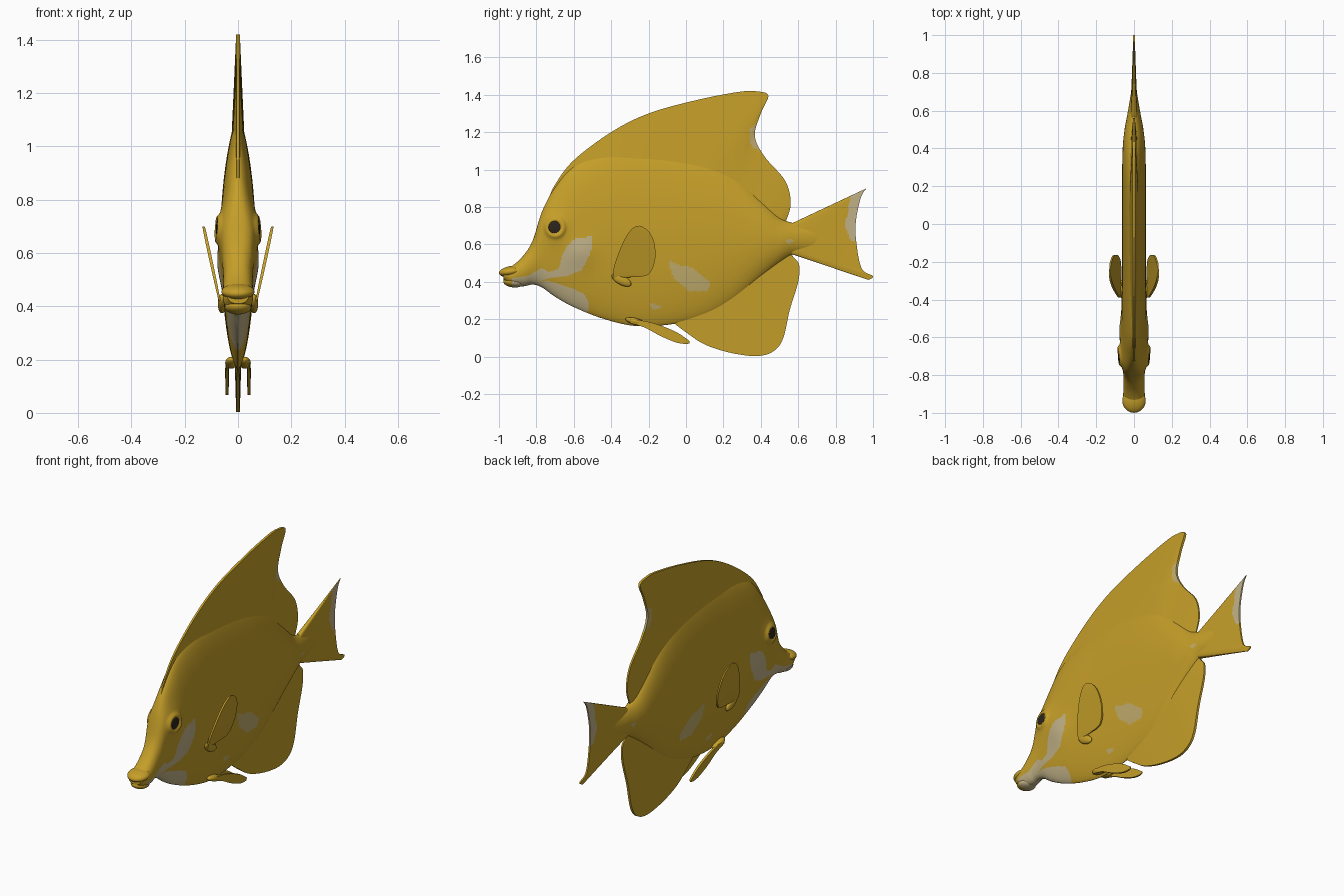
import bpy, bmesh, math
from mathutils import Vector, Matrix

if "Cube" in bpy.data.objects:
    bpy.data.objects.remove(bpy.data.objects["Cube"])


def make_material(name, colour):
    mat = bpy.data.materials.new(name)
    mat.use_nodes = True
    mat.diffuse_color = (*colour, 1)
    mat.node_tree.nodes["Principled BSDF"].inputs["Base Color"].default_value = (*colour, 1)
    return mat


YELLOW = make_material("golden yellow", (0.56, 0.345, 0.022))
PALE = make_material("pale cream", (0.53, 0.44, 0.24))
STRAW = make_material("straw", (0.53, 0.41, 0.15))
DARK = make_material("dark pupil", (0.025, 0.018, 0.012))
SKIN = [YELLOW, PALE, STRAW]

# Patches as side outlines (y, z)
PALE_PATCHES = {
    "jaw": [(-.93, .36), (-.93, .42), (-.85, .43), (-.77, .475), (-.73, .45), (-.73, .42),
            (-.79, .4), (-.8, .35)],
    "cheek": [(-.74, .45), (-.68, .47), (-.66, .55), (-.61, .625), (-.5, .645), (-.51, .55),
              (-.56, .46), (-.64, .43), (-.74, .42)],
    "throat": [(-.81, .4), (-.74, .405), (-.65, .38), (-.55, .34), (-.52, .29), (-.53, .2),
               (-.68, .25), (-.81, .35)],
    "tail": [(.89, .92), (1, .92), (.93, .62), (.88, .62), (.85, .7), (.87, .8)],
}
STRAW_PATCHES = {
    "flank": [(-.09, .515), (-.04, .49), (.04, .475), (.13, .4), (.12, .35), (.02, .35),
              (-.03, .385), (-.08, .44)],
    "spot": [(-.19, .28), (-.14, .28), (-.13, .26), (-.18, .25)],
    "stalk": [(.53, .62), (.55, .63), (.58, .62), (.55, .6)],
    "dorsal": [(.34, 1.15), (.34, 1.22), (.39, 1.25), (.4, 1.1), (.36, 1.12)],
}


def inside(point, outline):
    y, z = point.y, point.z
    hit = False
    for (y1, z1), (y2, z2) in zip(outline, outline[1:] + outline[:1]):
        if (z1 > z) != (z2 > z) and y < (y2 - y1) * (z - z1) / (z2 - z1) + y1:
            hit = not hit
    return hit


def skin_index(centre):
    for index, patches in ((1, PALE_PATCHES), (2, STRAW_PATCHES)):
        if any(inside(centre, outline) for outline in patches.values()):
            return index
    return 0


def smooth_rows(rows, count):
    """Resample rows of numbers along a Catmull-Rom spline."""
    rows = [Vector(r) for r in rows]
    last = len(rows) - 1
    result = []
    for k in range(count + 1):
        s = k * last / count
        i = min(int(s), last - 1)
        t = s - i
        a, b, c, d = (rows[min(max(i + j, 0), last)] for j in (-1, 0, 1, 2))
        result.append(b + (c - a) * (t / 2) + (a * 2 - b * 5 + c * 4 - d) * (t * t / 2)
                      + (b * 3 - a - c * 3 + d) * (t ** 3 / 2))
    return result


def finish(name, bm, materials):
    bmesh.ops.recalc_face_normals(bm, faces=bm.faces)
    for face in bm.faces:
        face.smooth = True
        if materials is SKIN:
            face.material_index = skin_index(face.calc_center_median())
    mesh = bpy.data.meshes.new(name)
    bm.to_mesh(mesh)
    bm.free()
    for mat in materials:
        mesh.materials.append(mat)
    obj = bpy.data.objects.new(name, mesh)
    bpy.context.collection.objects.link(obj)
    bpy.ops.object.select_all(action="DESELECT")
    obj.select_set(True)
    bpy.context.view_layer.objects.active = obj
    bpy.ops.object.shade_smooth_by_angle(angle=math.radians(50))


def loft(name, rings):
    """Skin closed rings of points and cap both ends."""
    bm = bmesh.new()
    loops = [[bm.verts.new(p) for p in ring] for ring in rings]
    n = len(loops[0])
    for a, b in zip(loops, loops[1:]):
        for i in range(n):
            j = (i + 1) % n
            bm.faces.new((a[i], a[j], b[j], b[i]))
    bm.faces.new(loops[0])
    bm.faces.new(loops[-1])
    finish(name, bm, SKIN)


def fin(name, pairs, thick, thin, side=1, offset=lambda z: 0, spread=12, count=90):
    """Blade between paired base and edge points, thinning to its edges."""
    rings = []
    for i, (y0, z0, y1, z1) in enumerate(smooth_rows(pairs, count)):
        taper = 0.3 + 0.7 * abs(math.sin(math.pi * i / count)) ** 0.5
        near, far = [], []
        for k in range(spread + 1):
            v = k / spread
            y, z = y0 + (y1 - y0) * v, z0 + (z1 - z0) * v
            half = (thick + (thin - thick) * v) * taper
            near.append((side * (offset(z) + half), y, z))
            far.append((side * (offset(z) - half), y, z))
        rings.append(near + far[::-1])
    loft(name, rings)


def ellipsoid(name, centre, size, materials, tilt=0):
    bm = bmesh.new()
    matrix = (Matrix.Translation(centre) @ Matrix.Rotation(tilt, 4, "X")
              @ Matrix.Diagonal((*size, 1)))
    bmesh.ops.create_uvsphere(bm, u_segments=48, v_segments=32, radius=1, matrix=matrix)
    finish(name, bm, materials)


def bump(distance, height, radius):
    return height * math.exp(-(distance / radius) ** 2)


# Body: y, lower z, upper z, half width
STATIONS = [
    (-.975, .41, .47, .04), (-.93, .38, .485, .056), (-.87, .376, .54, .056),
    (-.82, .385, .62, .055), (-.77, .37, .775, .058), (-.7, .32, .905, .062),
    (-.6, .265, 1.02, .066), (-.45, .205, 1.08, .066), (-.28, .165, 1.1, .064),
    (-.1, .17, 1.095, .064), (.1, .215, 1.06, .064), (.25, .295, .98, .063),
    (.4, .42, .84, .06), (.5, .5, .745, .05), (.57, .545, .715, .037),
    (.65, .56, .7, .023), (.75, .57, .7, .007)]
SEGMENTS = 240
rings = []
for y, low, high, width in smooth_rows(STATIONS, 288):
    power = 0.85 + 0.4 * min(max((y + .85) / .25, 0), 1)
    ring = []
    for i in range(SEGMENTS):
        angle = math.tau * i / SEGMENTS
        z = (low + high) / 2 + (high - low) / 2 * math.sin(angle)
        c = math.cos(angle)
        from_eye = math.hypot(y + .7, z - .69)
        from_cheek = math.hypot(y + .57, z - .56)
        # Eye socket, raised eye rim and gill cover
        swell = (bump(from_eye, .018, .085) + bump(from_eye - .046, .01, .012)
                 + bump(from_cheek, .013, .085))
        x = abs(c) ** power * width + swell * min(1, abs(c) * 3)
        ring.append((math.copysign(x, c), y, z))
    rings.append(ring)
loft("body", rings)

# Lips
ellipsoid("upper_lip", (0, -.935, .455), (.062, .065, .029), SKIN, .15)
ellipsoid("lower_lip", (0, -.922, .397), (.05, .055, .027), SKIN, -.1)

# Unpaired fins: base y, z, then edge y, z
fin("dorsal_fin", [
    (-.68, .78, -.74, .83), (-.65, .8, -.7, .92), (-.56, .88, -.6, 1.05),
    (-.39, .97, -.4, 1.2), (-.25, .99, -.2, 1.3), (-.05, .98, .05, 1.37),
    (.03, .96, .28, 1.415), (.07, .94, .38, 1.418), (.1, .92, .44, 1.395),
    (.17, .87, .4, 1.3), (.24, .83, .368, 1.18), (.3, .78, .42, 1.07),
    (.38, .73, .53, .94), (.44, .68, .56, .82), (.47, .67, .535, .725)],
    .028, .007, count=180, spread=24)
fin("anal_fin", [
    (-.08, .23, -.06, .175), (0, .3, 0, .13), (.06, .34, .1, .065),
    (.15, .4, .24, .02), (.23, .44, .38, .003), (.29, .48, .47, .03),
    (.34, .52, .52, .1), (.39, .56, .555, .25), (.43, .59, .6, .4),
    (.47, .61, .605, .49), (.51, .62, .575, .53)], .02, .007)
fin("tail_fin", [
    (.55, .705, .965, .9), (.55, .69, .935, .85), (.55, .66, .908, .72),
    (.55, .62, .912, .6), (.55, .58, .94, .47), (.55, .56, 1, .43),
    (.56, .55, .975, .41)], .022, .005, spread=50)

for side, label in ((1, "left"), (-1, "right")):
    # Pectoral fin leaning outward, with its fleshy root
    fin(label + "_pectoral_fin", [
        (-.39, .42, -.28, .425), (-.385, .48, -.2, .44), (-.35, .58, -.165, .52),
        (-.315, .65, -.17, .61), (-.28, .69, -.2, .67), (-.25, .7, -.235, .695)],
        .006, .005, side, lambda z: .069 + (z - .42) * .215, count=40)
    ellipsoid(label + "_pectoral_root", (side * .06, -.345, .41), (.016, .058, .026), SKIN, -.5)
    # Pelvic fin
    fin(label + "_pelvic_fin", [
        (-.3, .2, -.3, .18), (-.22, .19, -.22, .155), (-.14, .168, -.14, .112),
        (-.05, .13, -.06, .078), (.01, .09, -.01, .068), (.02, .08, .02, .07)],
        .007, .006, side, lambda z: .041, count=40)
    ellipsoid(label + "_pelvic_root", (side * .026, -.27, .188), (.022, .055, .018), SKIN, -.25)
    # Pupil set inside the rim
    ellipsoid(label + "_pupil", (side * .0765, -.7, .69), (.006, .035, .035), [DARK])
